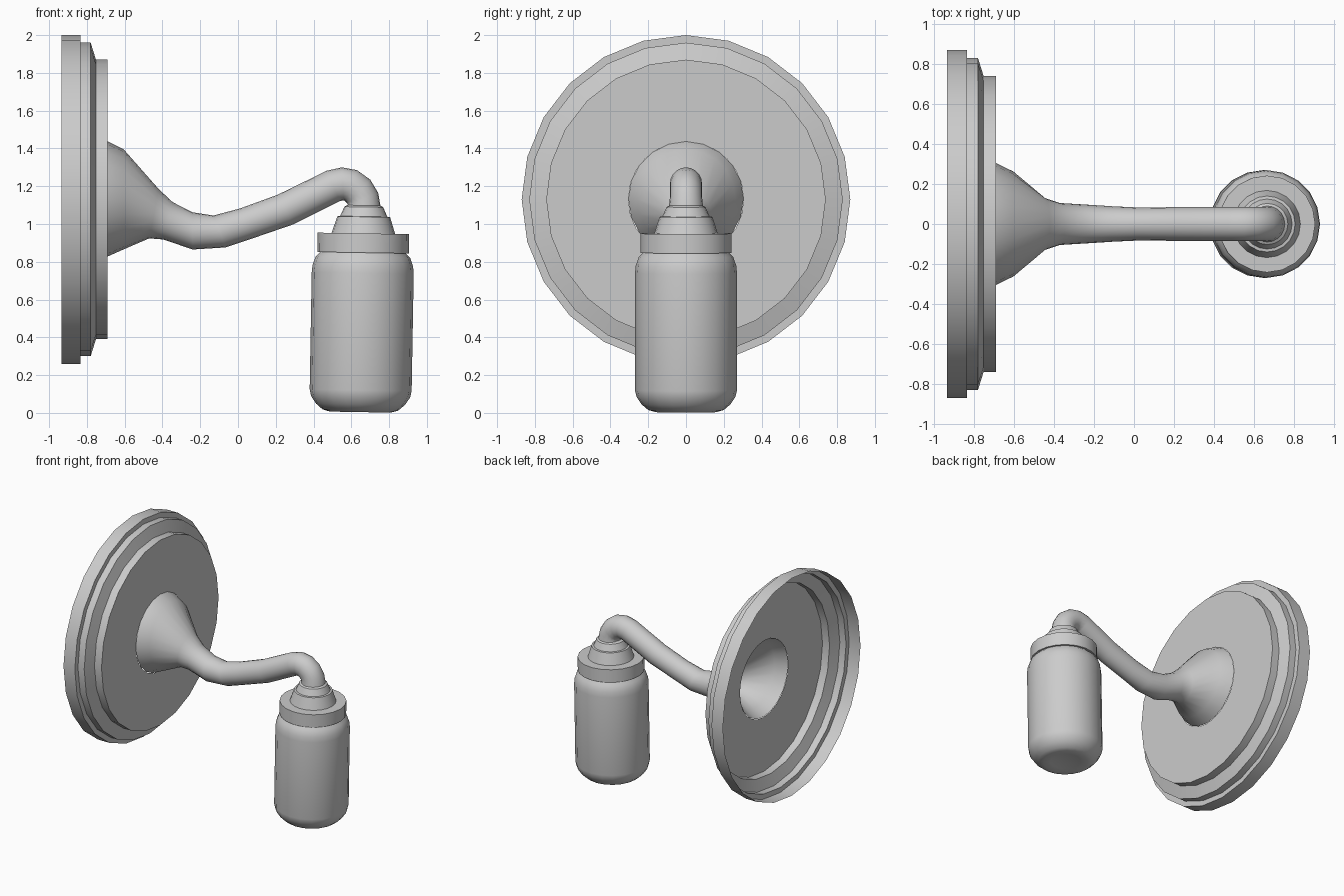
import bpy, bmesh
from math import sin, cos, pi, radians
from mathutils import Matrix

if "Cube" in bpy.data.objects:
    bpy.data.objects.remove(bpy.data.objects["Cube"])


def finish(name, rings, angle, cap_end=False):
    """Skin a list of equal-length point rings into a smooth-shaded object."""
    bm = bmesh.new()
    loops = [[bm.verts.new(p) for p in ring] for ring in rings]
    n = len(loops[0])
    for a, b in zip(loops, loops[1:]):
        for i in range(n):
            j = (i + 1) % n
            bm.faces.new((a[i], a[j], b[j], b[i]))
    if cap_end:
        bm.faces.new(loops[-1])
    bmesh.ops.recalc_face_normals(bm, faces=bm.faces)
    mesh = bpy.data.meshes.new(name)
    bm.to_mesh(mesh)
    bm.free()
    ob = bpy.data.objects.new(name, mesh)
    bpy.context.collection.objects.link(ob)
    bpy.ops.object.select_all(action='DESELECT')
    ob.select_set(True)
    bpy.context.view_layer.objects.active = ob
    bpy.ops.object.shade_smooth_by_angle(angle=radians(angle))
    return ob


def lathe(name, profile, sides, matrix, angle=35, cap_end=False):
    """Revolve (radius, height) points around local z, then place by matrix."""
    rings = [[matrix @ Matrix.Rotation(2 * pi * i / sides, 4, 'Z')
              @ Matrix.Translation((r, 0, h)) @ Matrix.Identity(4).translation
              for i in range(sides)] for r, h in profile]
    return finish(name, rings, angle, cap_end)


# Wall plate: stepped shell, open at the back, with a hole for the arm
to_wall = Matrix.Translation((0, 0, 1.13)) @ Matrix.Rotation(pi / 2, 4, 'Y')
lathe("wall_plate", [(.87, -.935), (.87, -.835), (.83, -.835), (.83, -.78),
                     (.74, -.752), (.74, -.69), (.305, -.69)], 24, to_wall, 30)

# Arm: flared root, dip, then hook over the socket.
# Each section is upper (x, z), lower (x, z) and half width in y
sections = [
    (-.69, 1.437, -.69, .828, .305), (-.605, 1.395, -.60, .868, .262),
    (-.42, 1.185, -.47, .924, .130), (-.345, 1.115, -.395, .918, .105),
    (-.24, 1.062, -.24, .865, .097), (-.13, 1.045, -.065, .876, .088),
    (.01, 1.082, .06, .918, .082), (.21, 1.155, .29, .997, .085),
    (.47, 1.282, .54, 1.122, .085), (.55, 1.30, .56, 1.125, .085),
    (.63, 1.285, .57, 1.118, .085), (.70, 1.235, .58, 1.107, .085),
    (.742, 1.165, .582, 1.098, .086), (.757, 1.08, .575, 1.08, .092),
]
SIDES = 20
rings = []
for xt, zt, xb, zb, ry in sections:
    cx, cz, dx, dz = (xt + xb) / 2, (zt + zb) / 2, (xt - xb) / 2, (zt - zb) / 2
    rings.append([(cx + dx * cos(t), ry * sin(t), cz + dz * cos(t))
                  for t in (2 * pi * i / SIDES for i in range(SIDES))])
finish("arm", rings, 50)

# Socket, collar and jar share one slightly tilted axis
hang = (Matrix.Translation((.663, 0, .9)) @ Matrix.Rotation(radians(1), 4, 'Y')
        @ Matrix.Translation((0, 0, -.9)))
lathe("socket", [(.085, 1.10), (.103, 1.09), (.125, 1.04), (.14, 1.038),
                 (.168, .95)], 20, hang, 30)
lathe("collar", [(.15, .95), (.242, .95), (.242, .848), (.20, .848)],
      20, hang, 30)
lathe("glass_jar", [(.215, .87), (.225, .85), (.25, .825), (.266, .78),
                    (.27, .74), (.27, .12), (.262, .085), (.235, .045),
                    (.20, .015), (.16, .004), (.11, .012), (.05, .02)],
      20, hang, 50, cap_end=True)
